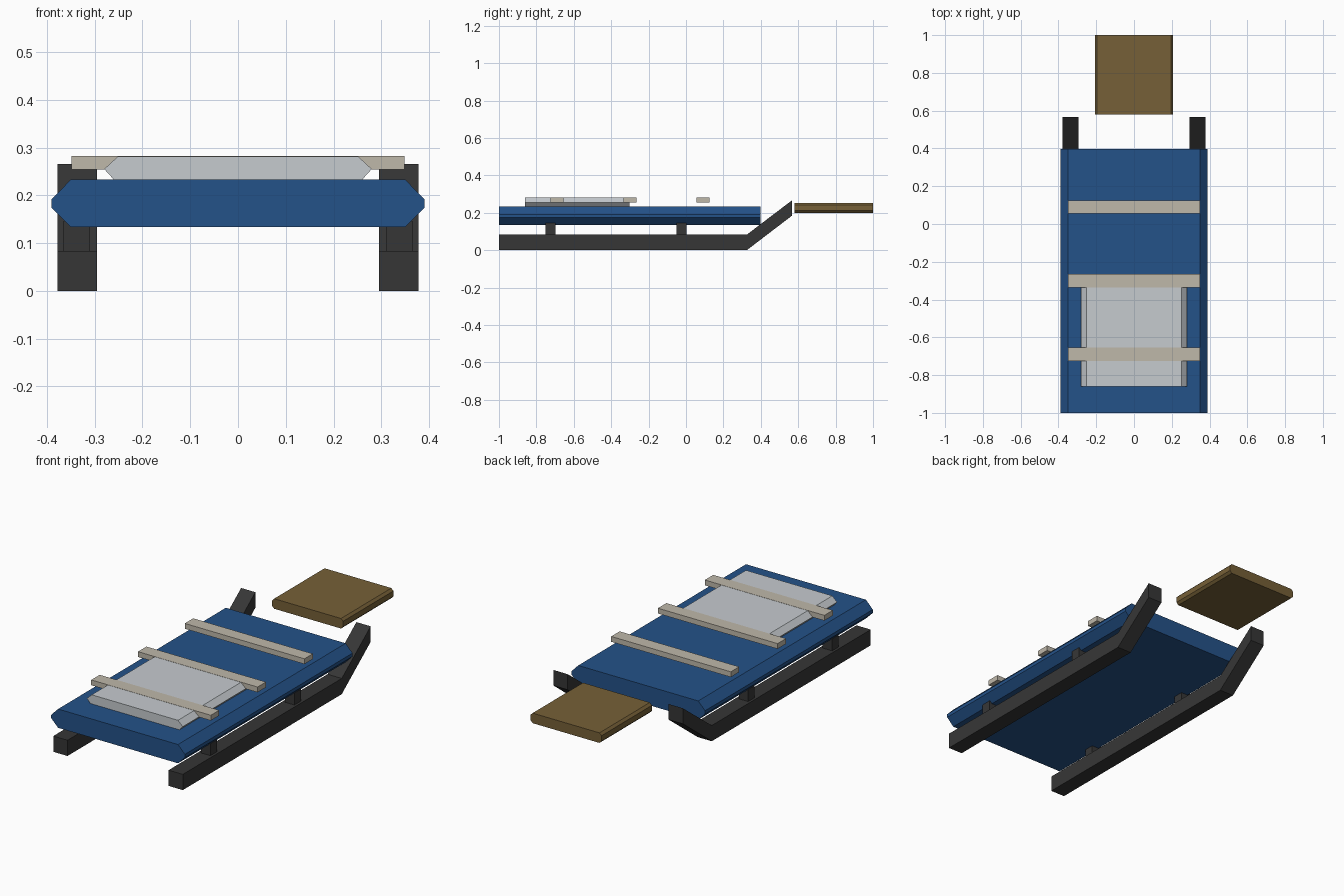
import bpy

if "Cube" in bpy.data.objects:
    bpy.data.objects.remove(bpy.data.objects["Cube"])


def material(name, r, g, b):
    """Flat colour given as 0-255 sRGB, stored as linear."""
    def lin(c):
        c /= 255
        return c / 12.92 if c <= 0.04045 else ((c + 0.055) / 1.055) ** 2.4
    m = bpy.data.materials.new(name)
    m.diffuse_color = (lin(r), lin(g), lin(b), 1)
    m.use_nodes = True
    m.node_tree.nodes["Principled BSDF"].inputs["Base Color"].default_value = m.diffuse_color
    return m


BLUE = material("deck blue", 36, 82, 137)
BLACK = material("runner black", 54, 54, 54)
WOOD = material("wood brown", 118, 96, 55)
CREAM = material("strap cream", 191, 184, 170)
GREY = material("pad grey", 198, 203, 207)


def prism(name, profile, lo, hi, axis, mat):
    """Extrude a closed 2D profile from lo to hi.
    axis 'Y': profile is (x, z); axis 'X': profile is (y, z)."""
    n = len(profile)
    if axis == 'Y':
        verts = [(a, t, b) for t in (lo, hi) for a, b in profile]
    else:
        verts = [(t, a, b) for t in (lo, hi) for a, b in profile]
    faces = [tuple(range(n)), tuple(range(2 * n - 1, n - 1, -1))]
    faces += [(i, i + n, (i + 1) % n + n, (i + 1) % n) for i in range(n)]
    if axis == 'X':
        faces = [f[::-1] for f in faces]
    mesh = bpy.data.meshes.new(name)
    mesh.from_pydata(verts, [], faces)
    mesh.materials.append(mat)
    obj = bpy.data.objects.new(name, mesh)
    bpy.context.collection.objects.link(obj)
    return obj


def slab(name, half_profile, y0, y1, mat):
    """Symmetric slab along y; half_profile runs up the right side."""
    left = [(-x, z) for x, z in reversed(half_profile)]
    return prism(name, half_profile + left, y0, y1, 'Y', mat)


# Bevelled deck
slab("deck", [(0.35, 0.134), (0.39, 0.174), (0.39, 0.192), (0.35, 0.233)],
     -1.0, 0.398, BLUE)

# Seat pad on the deck
slab("seat_pad", [(0.26, 0.233), (0.28, 0.255), (0.252, 0.281)],
     -0.86, -0.302, GREY)

# Cross straps
for i, y in enumerate((-0.69, -0.30, 0.09)):
    slab(f"strap_{i + 1}", [(0.349, 0.254), (0.349, 0.282)],
         y - 0.035, y + 0.035, CREAM)

# Separate board at the back
slab("rear_board", [(0.195, 0.2), (0.207, 0.212), (0.207, 0.241), (0.195, 0.253)],
     0.58, 1.0, WOOD)

# Upturned runners with two posts each
runner = [(-1.0, 0.0), (0.325, 0.0), (0.566, 0.184), (0.566, 0.266),
          (0.325, 0.083), (-1.0, 0.083)]
for side, s in (("left", -1), ("right", 1)):
    a, b = sorted((s * 0.295, s * 0.378))
    prism(f"runner_{side}", runner, a, b, 'X', BLACK)
    a, b = sorted((s * 0.31, s * 0.365))
    for place, y in (("front", -0.724), ("back", -0.024)):
        post = [(y - 0.027, 0.08), (y + 0.027, 0.08),
                (y + 0.027, 0.146), (y - 0.027, 0.146)]
        prism(f"post_{side}_{place}", post, a, b, 'X', BLACK)
